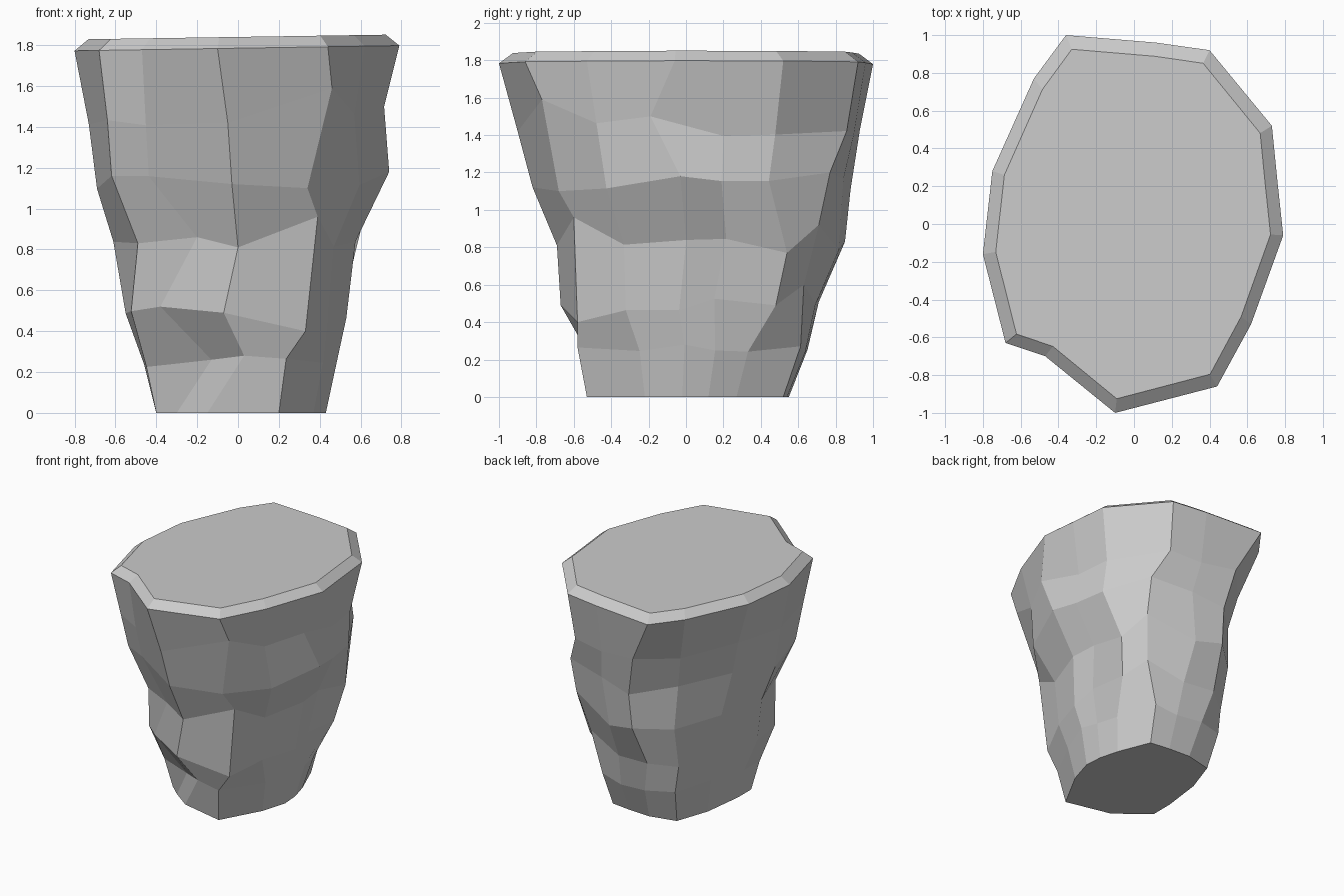
import bpy, bmesh, random

if "Cube" in bpy.data.objects:
    bpy.data.objects.remove(bpy.data.objects["Cube"])
random.seed(4)

# Plan outlines of the rim and the base, clockwise from the back left
rim = [(-.36, 1), (.12, .96), (.40, .92), (.73, .52), (.76, .22), (.79, -.06), (.62, -.53),
       (.44, -.86), (-.10, -1), (-.47, -.70), (-.68, -.63), (-.80, -.16), (-.75, .28), (-.53, .77)]
base = [(-.06, .55), (.12, .54), (.28, .52), (.38, .27), (.42, .12), (.43, -.02), (.37, -.22),
        (.20, -.53), (-.15, -.45), (-.30, -.34), (-.40, -.25), (-.40, -.08), (-.36, .24), (-.27, .50)]

# Height and x / y extents of each course, from rim to base
courses = [(1.785, -.80, .79, -1, 1), (1.43, -.73, .715, -.91, .93), (1.13, -.69, .73, -.82, .87),
           (.81, -.61, .575, -.69, .84), (.50, -.55, .53, -.67, .71), (.26, -.46, .49, -.58, .65),
           (0, -.40, .43, -.53, .55)]

# Hand-placed chips and ridges: (course, column) -> position
chips = {(1, 0): (-.18, .93, 1.43), (2, 0): (-.11, .88, 1.11), (3, 0): (-.12, .85, .83),
         (2, 2): (.48, .77, 1.20), (3, 2): (.47, .71, .92), (4, 2): (.40, .63, .60),
         (3, 3): (.57, .54, .77), (4, 3): (.51, .48, .49), (1, 5): (.715, -.19, 1.50),
         (2, 5): (.74, -.03, 1.18),
         (1, 7): (.46, -.77, 1.59), (2, 7): (.34, -.68, 1.10), (3, 7): (.39, -.60, .96),
         (4, 7): (.33, -.58, .40), (1, 8): (-.05, -.90, 1.42), (2, 8): (-.03, -.82, 1.12),
         (3, 8): (0, -.69, .81), (4, 8): (-.07, -.67, .49), (5, 8): (.03, -.55, .28),
         (3, 9): (-.20, -.61, .86), (4, 9): (-.38, -.51, .52), (5, 9): (-.13, -.46, .26),
         (3, 10): (-.49, -.43, .83)}

# Hollow in the back left: inward shift per course for the last two columns
hollow = [0, .07, .09, .07, .04, 0, 0]


def fit(values, lo, hi):
    """Stretch values so they span lo..hi."""
    a, b = min(values), max(values)
    return [lo + (v - a) / (b - a) * (hi - lo) for v in values]


def unit(outline):
    """Scale an outline to the -1..1 square."""
    return list(zip(fit([p[0] for p in outline], -1, 1), fit([p[1] for p in outline], -1, 1)))


rim_n, base_n = unit(rim), unit(base)
bm = bmesh.new()
n = len(rim)

# Flat cap set slightly inside the rim
rings = [[bm.verts.new((x * .915, y * .925, 1.84 + .014 * x)) for x, y in rim]]

# Rough sides, blending the rim outline into the base outline
for i, (z, x0, x1, y0, y1) in enumerate(courses):
    t = i / (len(courses) - 1)
    mix = [(a[0] * (1 - t) + b[0] * t, a[1] * (1 - t) + b[1] * t) for a, b in zip(rim_n, base_n)]
    xs = fit([p[0] for p in mix], x0, x1)
    ys = fit([p[1] for p in mix], y0, y1)
    ring = []
    for k in range(n):
        wobble = random.uniform(-.04, .04) if 0 < i < 6 else (.016 * xs[k] if i == 0 else 0)
        dent = hollow[i] if k >= 12 else 0
        ring.append(bm.verts.new(chips.get((i, k), (xs[k] + dent, ys[k] - dent, z + wobble))))
    rings.append(ring)

for upper, lower in zip(rings, rings[1:]):
    for k in range(n):
        j = (k + 1) % n
        bm.faces.new((upper[k], upper[j], lower[j], lower[k]))
bm.faces.new(rings[0])
bm.faces.new(rings[-1])
bmesh.ops.recalc_face_normals(bm, faces=bm.faces[:])

mesh = bpy.data.meshes.new("rock_pillar")
bm.to_mesh(mesh)
bm.free()
obj = bpy.data.objects.new("rock_pillar", mesh)
bpy.context.collection.objects.link(obj)
